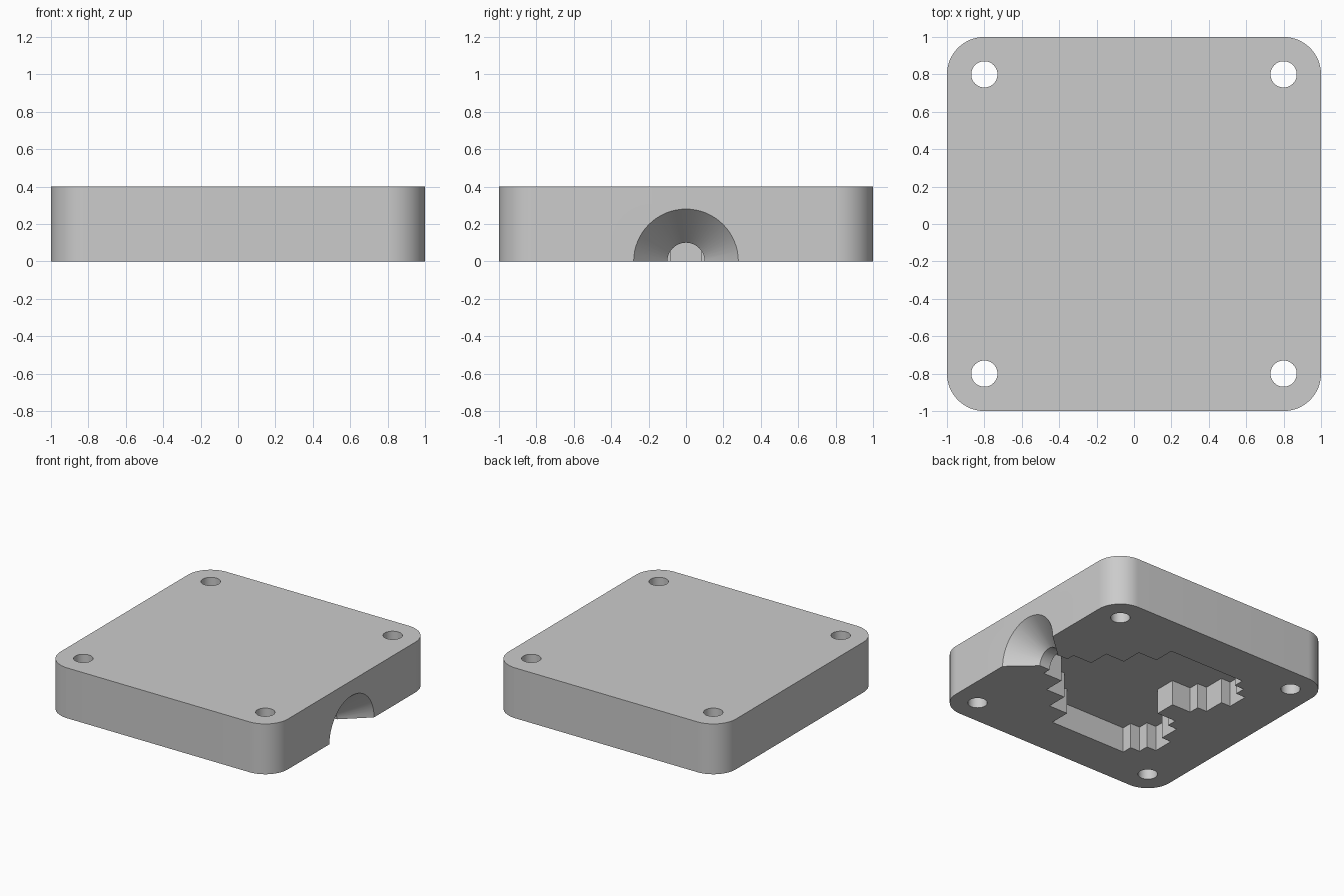
import bpy
import bmesh
from math import cos, sin, pi, radians
from mathutils import Matrix

cube = bpy.data.objects.get("Cube")
if cube:
    bpy.data.objects.remove(cube, do_unlink=True)

grey = bpy.data.materials.new("matte_grey")
grey.use_nodes = True
colour = (0.6, 0.6, 0.6, 1)
grey.diffuse_color = colour
grey.node_tree.nodes["Principled BSDF"].inputs["Base Color"].default_value = colour


def make_object(name, bm):
    bmesh.ops.recalc_face_normals(bm, faces=bm.faces)
    mesh = bpy.data.meshes.new(name)
    bm.to_mesh(mesh)
    bm.free()
    mesh.materials.append(grey)
    obj = bpy.data.objects.new(name, mesh)
    bpy.context.collection.objects.link(obj)
    return obj


def prism(name, outline, bottom, top):
    bm = bmesh.new()
    face = bm.faces.new([bm.verts.new((x, y, bottom)) for x, y in outline])
    extruded = bmesh.ops.extrude_face_region(bm, geom=[face])["geom"]
    verts = [v for v in extruded if isinstance(v, bmesh.types.BMVert)]
    bmesh.ops.translate(bm, verts=verts, vec=(0, 0, top - bottom))
    return make_object(name, bm)


def cone(name, r1, r2, length, matrix):
    bm = bmesh.new()
    bmesh.ops.create_cone(bm, cap_ends=True, segments=64, radius1=r1,
                          radius2=r2, depth=length, matrix=matrix)
    return make_object(name, bm)


def cut(target, cutter):
    cutter.hide_render = True
    mod = target.modifiers.new("cut", "BOOLEAN")
    mod.operation = "DIFFERENCE"
    mod.solver = "EXACT"
    mod.object = cutter
    bpy.context.view_layer.objects.active = target
    bpy.ops.object.modifier_apply(modifier=mod.name)
    bpy.data.objects.remove(cutter, do_unlink=True)


# Square block with rounded corners
corner, steps = 0.2, 16
outline = []
for i, (sx, sy) in enumerate([(1, 1), (-1, 1), (-1, -1), (1, -1)]):
    for k in range(steps + 1):
        a = (i + k / steps) * pi / 2
        outline.append((sx * (1 - corner) + corner * cos(a),
                        sy * (1 - corner) + corner * sin(a)))
block = prism("mould_half", outline, 0, 0.4)

# Screw holes in the corners
for sx in (-1, 1):
    for sy in (-1, 1):
        cut(block, cone("screw_hole", 0.07, 0.07, 1,
                        Matrix.Translation((sx * 0.8, sy * 0.8, 0.2))))

# Stepped heart cavity in the underside, half outline in grid cells, mirrored
cell = 1 / 12
half = [(8.5, 2), (6.5, 2), (6.5, 4), (4.5, 4), (4.5, 6), (2.5, 6), (2.5, 8),
        (-5.5, 8), (-5.5, 7), (-6.5, 7), (-6.5, 6), (-7.5, 6), (-7.5, 4),
        (-6.5, 4), (-6.5, 2), (-5.5, 2), (-5.5, 1), (-3.5, 1)]
heart = half + [(x, -y) for x, y in reversed(half)]
cut(block, prism("heart_cavity", [(x * cell, y * cell) for x, y in heart], -0.1, 0.2))

# Pouring funnel and its narrow channel on the right side
along_x = Matrix.Rotation(radians(90), 4, "Y")
cut(block, cone("pouring_channel", 0.1, 0.1, 0.2,
                Matrix.Translation((0.75, 0, 0)) @ along_x))
cut(block, cone("pouring_funnel", 0.1, 0.37, 0.3,
                Matrix.Translation((0.95, 0, 0)) @ along_x))

bpy.ops.object.select_all(action="DESELECT")
block.select_set(True)
bpy.context.view_layer.objects.active = block
bpy.ops.object.shade_smooth_by_angle(angle=radians(30))
